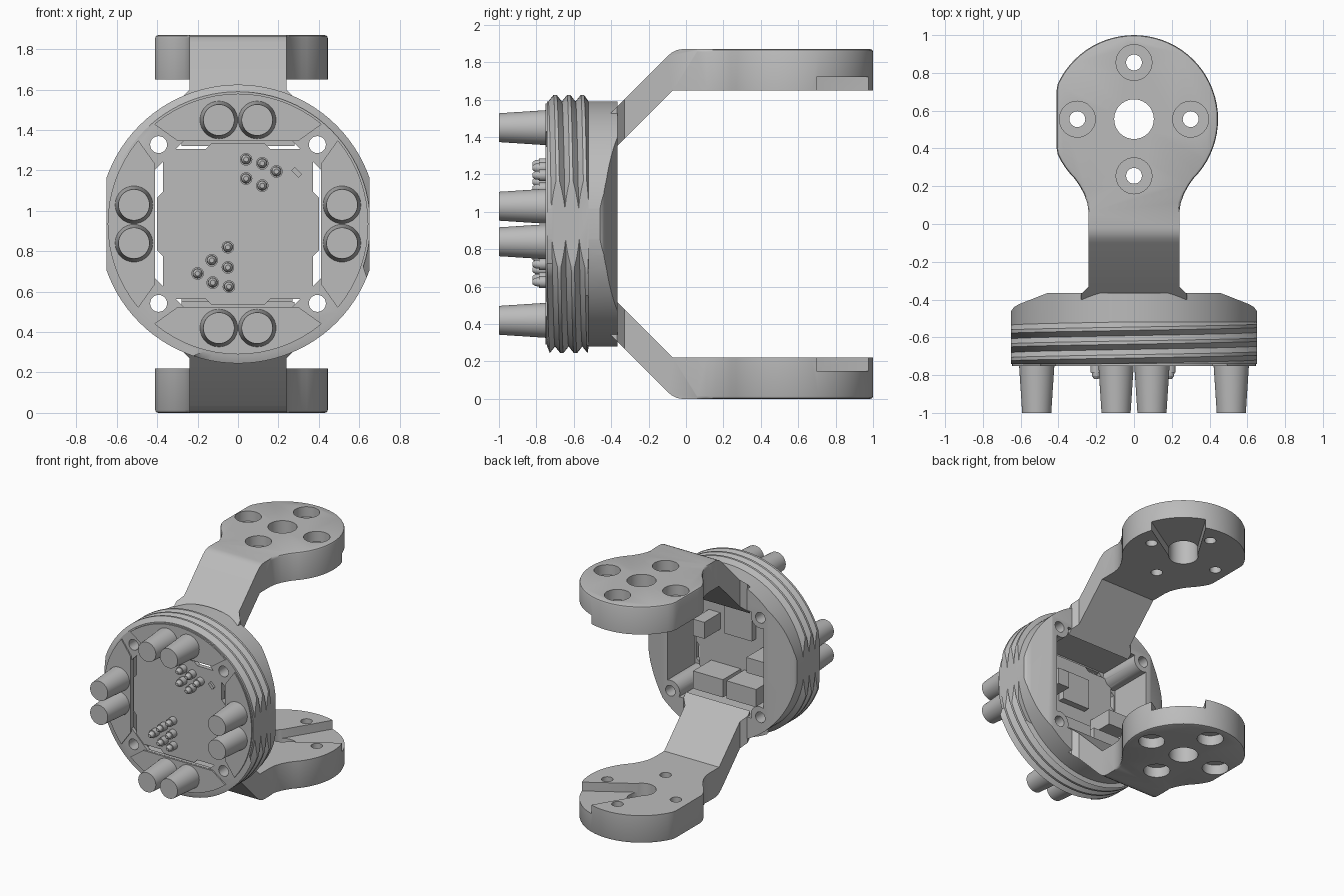
import bpy, bmesh, math
from math import sin, cos, pi, radians
from mathutils import Matrix

if "Cube" in bpy.data.objects:
    bpy.data.objects.remove(bpy.data.objects["Cube"], do_unlink=True)

C = 0.935          # height of the housing axis
PAD_Y = 0.555      # centre of the mounting pads

grey = bpy.data.materials.new("plain_grey")
grey.use_nodes = True
grey.diffuse_color = (0.5, 0.5, 0.5, 1)
grey.node_tree.nodes["Principled BSDF"].inputs["Base Color"].default_value = (0.5, 0.5, 0.5, 1)


def finish(name, bm):
    bmesh.ops.recalc_face_normals(bm, faces=bm.faces)
    mesh = bpy.data.meshes.new(name)
    bm.to_mesh(mesh)
    bm.free()
    mesh.materials.append(grey)
    ob = bpy.data.objects.new(name, mesh)
    bpy.context.collection.objects.link(ob)
    return ob


def prism(name, pts, axis, lo, hi):
    """Extrude a 2D outline along an axis."""
    place = {"x": lambda p, h: (h, p[0], p[1]),
             "y": lambda p, h: (p[0], h, p[1]),
             "z": lambda p, h: (p[0], p[1], h)}[axis]
    bm = bmesh.new()
    a = [bm.verts.new(place(p, lo)) for p in pts]
    b = [bm.verts.new(place(p, hi)) for p in pts]
    bm.faces.new(a)
    bm.faces.new(b)
    for i in range(len(pts)):
        j = (i + 1) % len(pts)
        bm.faces.new((a[i], a[j], b[j], b[i]))
    return finish(name, bm)


def circle(x, y, r, n=40):
    return [(x + r * cos(2 * pi * i / n), y + r * sin(2 * pi * i / n)) for i in range(n)]


def cone_y(name, x, z, y0, y1, r0, r1, n=40):
    bm = bmesh.new()
    bmesh.ops.create_cone(bm, cap_ends=True, segments=n, radius1=r1, radius2=r0, depth=y0 - y1,
                          matrix=Matrix.Translation((x, (y0 + y1) / 2, z)) @ Matrix.Rotation(-pi / 2, 4, "X"))
    return finish(name, bm)


def box(name, x, y, z, sx, sy, sz, turn=0):
    bm = bmesh.new()
    bmesh.ops.create_cube(bm, matrix=Matrix.Translation((x, y, z)) @ Matrix.Rotation(turn, 4, "Y")
                          @ Matrix.Diagonal((sx, sy, sz, 1)))
    return finish(name, bm)


def boolean(ob, tool, op="DIFFERENCE"):
    mod = ob.modifiers.new("bool", "BOOLEAN")
    mod.operation, mod.solver, mod.object = op, "EXACT", tool
    bpy.context.view_layer.objects.active = ob
    bpy.ops.object.modifier_apply(modifier=mod.name)
    bpy.data.objects.remove(tool, do_unlink=True)


def four_fold(quarter):
    """Repeat a quarter outline four times round the housing axis."""
    out = []
    for q in range(4):
        c, s = round(cos(q * pi / 2)), round(sin(q * pi / 2))
        out += [(c * x - s * z, C + s * x + c * z) for x, z in quarter]
    return out


def threaded_drum():
    """Round drum with a helical ridge near the front."""
    n, pitch, front, end, low, peak = 96, 0.073, -0.742, -0.52, 0.655, 0.69
    rows = [(m + f, r) for m in range(8) for f, r in ((0, low), (0.38, peak), (0.62, peak))]
    bm = bmesh.new()
    columns = []
    for j in range(n + 1):
        t = 2 * pi * j / n
        col = []
        for k, r in rows + [(None, low)]:
            y = -0.37 + 0.01 if k is None else -0.901 + pitch * (k + j / n)
            if k is not None and not front < y < end:
                y, r = min(max(y, front), end), low
            col.append(bm.verts.new((-r * cos(t), y, C + r * sin(t))))
        columns.append(col)
    for a, b in zip(columns, columns[1:]):
        for i in range(len(a) - 1):
            bm.faces.new((a[i], a[i + 1], b[i + 1], b[i]))
    bmesh.ops.remove_doubles(bm, verts=bm.verts, dist=0.0003)
    bmesh.ops.holes_fill(bm, edges=[e for e in bm.edges if e.is_boundary], sides=0)
    return finish("housing", bm)


# Housing: drum with flattened sides, sloped back, open cavity and screw holes
housing = threaded_drum()
half = [(0.65, -0.85), (0.65, -0.46), (0.635, -0.44), (0.61, -0.425), (0.46, -0.366)]
boolean(housing, prism("cutter", half + [(-x, y) for x, y in reversed(half)], "z", -0.1, 2), "INTERSECT")
boss = [(0.39 + 0.08 * cos(radians(a)), 0.39 + 0.08 * sin(radians(a))) for a in range(292, 157, -12)]
boolean(housing, prism("cutter", four_fold([(0.42, boss[0][1])] + boss[1:-1] + [(boss[0][1], 0.42)]),
                       "y", -0.715, -0.2))
boolean(housing, prism("cutter", four_fold([(0.41, 0.27), (0.27, 0.41)]), "y", -0.85, -0.7))
for sx in (-1, 1):
    for sz in (-1, 1):
        boolean(housing, prism("cutter", circle(sx * 0.393, C + sz * 0.393, 0.042, 24), "y", -0.85, -0.2))

# Circuit board with edge tabs
board = prism("circuit_board", four_fold([(0.4, -0.13), (0.4, 0.13), (0.372, 0.16), (0.372, 0.31), (0.31, 0.372),
                                          (0.16, 0.372)]), "y", -0.735, -0.7)

# Raised plates, each carrying two tapered tubes
for q in range(4):
    turn = q * pi / 2
    arc = [(0.645 * cos(a), 0.645 * sin(a)) for a in [radians(50 + 5 * i) for i in range(17)]]
    outline = [(-0.3, 0.412), (0.3, 0.412)] + arc
    pts = [(x * cos(turn) - z * sin(turn), C + x * sin(turn) + z * cos(turn)) for x, z in outline]
    pts = [(max(-0.645, min(0.645, x)), z) for x, z in pts]
    prism("tube_plate", pts, "y", -0.752, -0.735)
    for s in (-0.095, 0.095):
        x, z = s * cos(turn) - 0.515 * sin(turn), s * sin(turn) + 0.515 * cos(turn)
        cone_y("tapered_tube", x, C + z, -0.74, -1.0, 0.094, 0.077)

# Contact pins with smaller domed tips
pins = [(0.04, 1.255), (0.12, 1.235), (0.19, 1.195), (0.04, 1.16), (0.12, 1.125), (-0.05, 0.82),
        (-0.13, 0.755), (-0.05, 0.72), (-0.2, 0.69), (-0.125, 0.645), (-0.045, 0.625)]
for x, z in pins:
    cone_y("pin_base", x, z, -0.73, -0.785, 0.031, 0.031, 20)
    cone_y("pin_tip", x, z, -0.785, -0.805, 0.024, 0.022, 20)
    cone_y("pin_dome", x, z, -0.805, -0.82, 0.022, 0.012, 20)
box("front_chip", 0.29, -0.74, 1.19, 0.05, 0.025, 0.025, pi / 4)

# Components on the back of the board
box("connector_left", 0.14, -0.59, 0.62, 0.26, 0.23, 0.14)
box("connector_right", -0.15, -0.59, 0.62, 0.26, 0.23, 0.14)
box("side_connector", -0.27, -0.6, 0.85, 0.18, 0.21, 0.12)
box("upper_connector", 0.24, -0.6, 1.02, 0.1, 0.2, 0.13)
box("flat_chip", 0.0, -0.68, 1.08, 0.24, 0.06, 0.24)


def arm():
    """Upper arm: side profile intersected with its plan, then drilled."""
    side = [(-0.4, 1.53), (-0.1, 1.832), (-0.075, 1.852), (-0.05, 1.865), (-0.02, 1.87),
            (1.1, 1.87), (1.1, 1.65), (-0.07, 1.65), (-0.4, 1.32)]
    ob = prism("upper_arm", side, "x", -0.6, 0.6)
    neck = [(0.28, -0.5), (0.28, -0.37), (0.24, -0.33), (0.24, 0.06), (0.247, 0.11), (0.265, 0.16), (0.29, 0.205)]
    ring = [(0.445 * cos(radians(a)), PAD_Y + 0.445 * sin(radians(a))) for a in range(-45, 226, 5)]
    ring = [(max(-0.41, x), y) for x, y in ring]
    plan = neck + ring + [(-x, y) for x, y in reversed(neck)]
    boolean(ob, prism("cutter", plan, "z", 1, 2), "INTERSECT")

    # Soften the outer rim
    bm = bmesh.new()
    bm.from_mesh(ob.data)
    rim = [e for e in bm.edges if all(v.co.z > 1.869 for v in e.verts) and min(v.co.y for v in e.verts) > 0]
    bmesh.ops.bevel(bm, geom=rim, offset=0.015, segments=2, profile=0.5, affect="EDGES")
    bm.to_mesh(ob.data)
    bm.free()

    # Centre hole, counterbored screw holes and wedge slot
    boolean(ob, prism("cutter", circle(0, PAD_Y, 0.105), "z", 1.5, 2))
    for dx, dy in ((0.3, 0), (0, 0.3), (-0.3, 0), (0, -0.3)):
        boolean(ob, prism("cutter", circle(dx, PAD_Y + dy, 0.042, 24), "z", 1.5, 2))
        boolean(ob, prism("cutter", circle(dx, PAD_Y + dy, 0.095, 32), "z", 1.79, 2))
    d = math.sqrt(0.5)
    wedge = [(d * (u - v), PAD_Y + d * (u + v)) for u, v in ((0, -0.1), (0.5, -0.22), (0.5, 0.22), (0, 0.1))]
    boolean(ob, prism("cutter", wedge, "z", 1.5, 1.72))
    return ob


# Upper arm and its mirrored twin
upper = arm()
lower = upper.copy()
lower.data = upper.data.copy()
lower.name = "lower_arm"
bpy.context.collection.objects.link(lower)
lower.data.transform(Matrix.Translation((0, 0, 2 * C)) @ Matrix.Diagonal((1, 1, -1, 1)))
lower.data.flip_normals()

# Smooth round walls, keep edges sharp
bpy.ops.object.select_all(action="DESELECT")
for ob in bpy.context.collection.objects:
    if ob.type == "MESH" and grey.name in ob.data.materials:
        ob.select_set(True)
        bpy.context.view_layer.objects.active = ob
bpy.ops.object.shade_smooth_by_angle(angle=radians(30))
